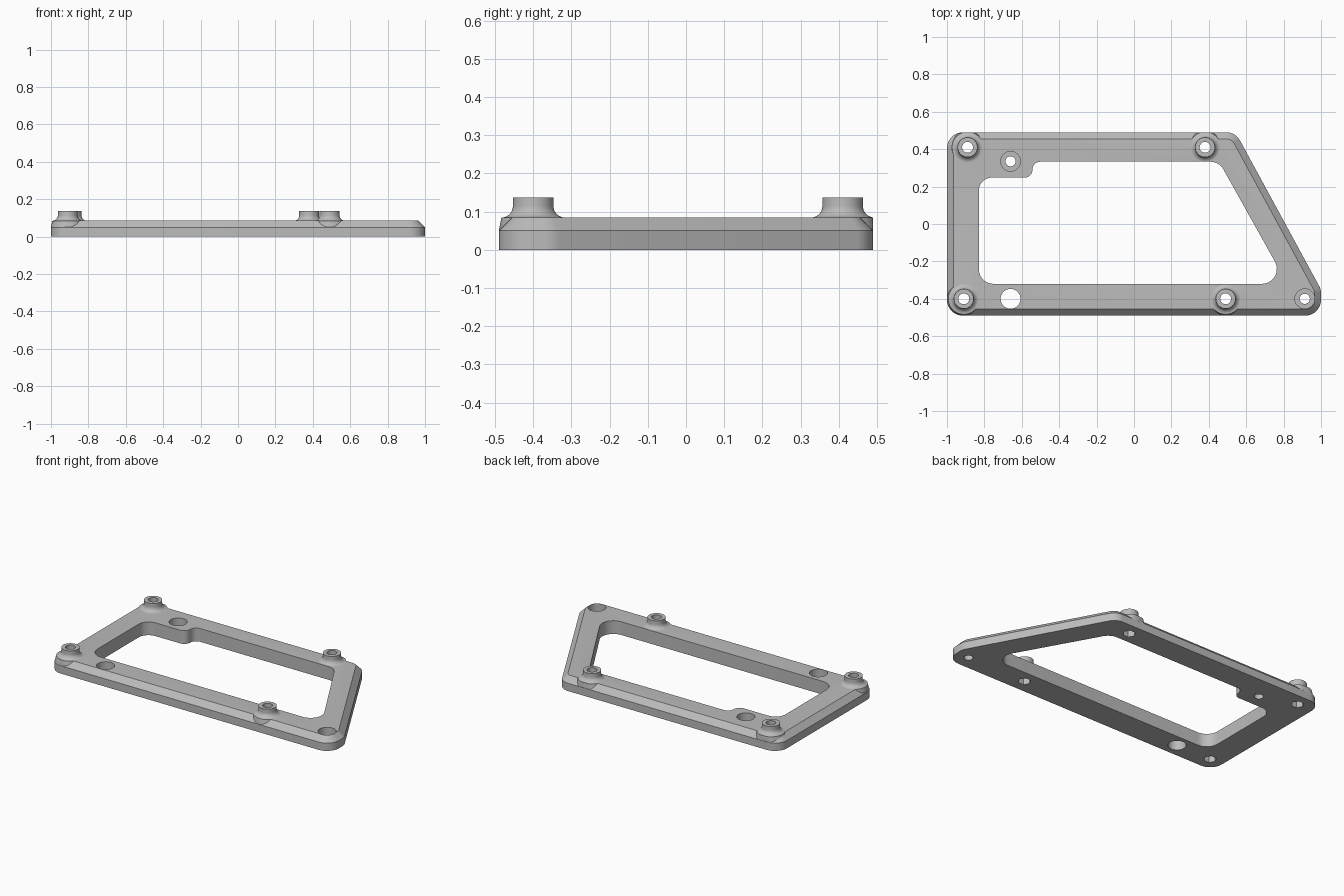
import bpy, math
from mathutils import Vector

if "Cube" in bpy.data.objects:
    bpy.data.objects.remove(bpy.data.objects["Cube"], do_unlink=True)

grey = bpy.data.materials.new("plain grey")
grey.use_nodes = True
grey.diffuse_color = (0.5, 0.5, 0.5, 1)
grey.node_tree.nodes["Principled BSDF"].inputs["Base Color"].default_value = grey.diffuse_color


def loft(name, rings):
    """Closed solid through (outline, height) rings that share a point count."""
    n = len(rings[0][0])
    verts = [(p[0], p[1], z) for outline, z in rings for p in outline]
    faces = [tuple(range(n - 1, -1, -1)), tuple(range(len(verts) - n, len(verts)))]
    for k in range(len(rings) - 1):
        for i in range(n):
            j = (i + 1) % n
            faces.append((k * n + i, k * n + j, (k + 1) * n + j, (k + 1) * n + i))
    mesh = bpy.data.meshes.new(name)
    mesh.from_pydata(verts, [], faces)
    mesh.materials.append(grey)
    obj = bpy.data.objects.new(name, mesh)
    bpy.context.collection.objects.link(obj)
    return obj


def rounded(corners, inset=0, steps=10):
    """Counter-clockwise (x, y, radius) corners, moved inward and filleted."""
    out = []
    for i, (x, y, r) in enumerate(corners):
        p = Vector((x, y))
        before = Vector(corners[i - 1][:2])
        after = Vector(corners[(i + 1) % len(corners)][:2])
        d1, d2 = (p - before).normalized(), (after - p).normalized()
        n1, n2 = Vector((-d1.y, d1.x)), Vector((-d2.y, d2.x))
        s = 1 if d1.cross(d2) > 0 else -1
        miter = (n1 + n2) / (1 + n1.dot(n2))
        centre = p + miter * s * r
        r -= s * inset
        start = math.atan2(-s * n1.y, -s * n1.x)
        turn = math.atan2(d1.cross(d2), d1.dot(d2))
        for k in range(steps + 1):
            a = start + turn * k / steps
            out.append(centre + r * Vector((math.cos(a), math.sin(a))))
    return out


def circle(centre, r, sides=48):
    return [(centre[0] + r * math.cos(math.tau * i / sides),
             centre[1] + r * math.sin(math.tau * i / sides)) for i in range(sides)]


def combine(target, tool, operation):
    mod = target.modifiers.new("combine", "BOOLEAN")
    mod.operation, mod.solver, mod.object = operation, "EXACT", tool
    bpy.context.view_layer.objects.active = target
    bpy.ops.object.modifier_apply(modifier=mod.name)
    bpy.data.objects.remove(tool, do_unlink=True)


def drill(centre, r, bottom, top, sides=48):
    combine(frame, loft("drill", [(circle(centre, r, sides), bottom),
                                  (circle(centre, r, sides), top)]), "DIFFERENCE")


# Plate with a chamfered top edge
outer = [(-1, -.49, .085), (1, -.49, .085), (1, -.35, .08), (.543, .49, .08), (-1, .49, .085)]
TOP, WAIST, BEVEL = .085, .05, .035
frame = loft("mounting_frame", [(rounded(outer), 0), (rounded(outer), WAIST),
                                (rounded(outer, BEVEL), TOP)])

# Flared standoffs, trimmed to the plate outline
standoffs = [(-.89, .41), (.38, .41), (-.91, -.4), (.49, -.4)]
R, FILLET, NECK = .053, .03, .1145
for c in standoffs:
    rings = [(circle(c, .09), .02), (circle(c, .09), WAIST)]
    for k in range(8, -1, -1):
        a = math.pi / 2 * k / 8
        rings.append((circle(c, R + FILLET * (1 - math.cos(a))), NECK - FILLET * math.sin(a)))
    rings.append((circle(c, R), .137))
    boss = loft("standoff", rings)
    trim = rounded(outer, .001)
    combine(boss, loft("trim", [(trim, .01), (trim, .2)]), "INTERSECT")
    combine(frame, boss, "UNION")

# Central opening with a notch around the rear screw seat
opening = rounded([(-.83, -.32, .08), (.82, -.32, .08), (.455, .333, .08),
                   (-.543, .333, .042), (-.543, .248, .042), (-.83, .248, .07)])
combine(frame, loft("opening", [(opening, -.1), (opening, .3)]), "DIFFERENCE")

# Standoff bores with hexagonal nut pockets underneath
for c in standoffs:
    drill(c, .029, -.1, .3)
    drill(c, .038, -.1, .04, sides=6)

# Counterbored screw seats and one plain through hole
for c in [(-.66, .335), (.913, -.4)]:
    drill(c, .027, -.1, .3)
    drill(c, .053, .03, .3)
drill((-.66, -.4), .053, -.1, .3)

bpy.ops.object.select_all(action="DESELECT")
frame.select_set(True)
bpy.context.view_layer.objects.active = frame
bpy.ops.object.shade_smooth_by_angle(angle=math.radians(30))
